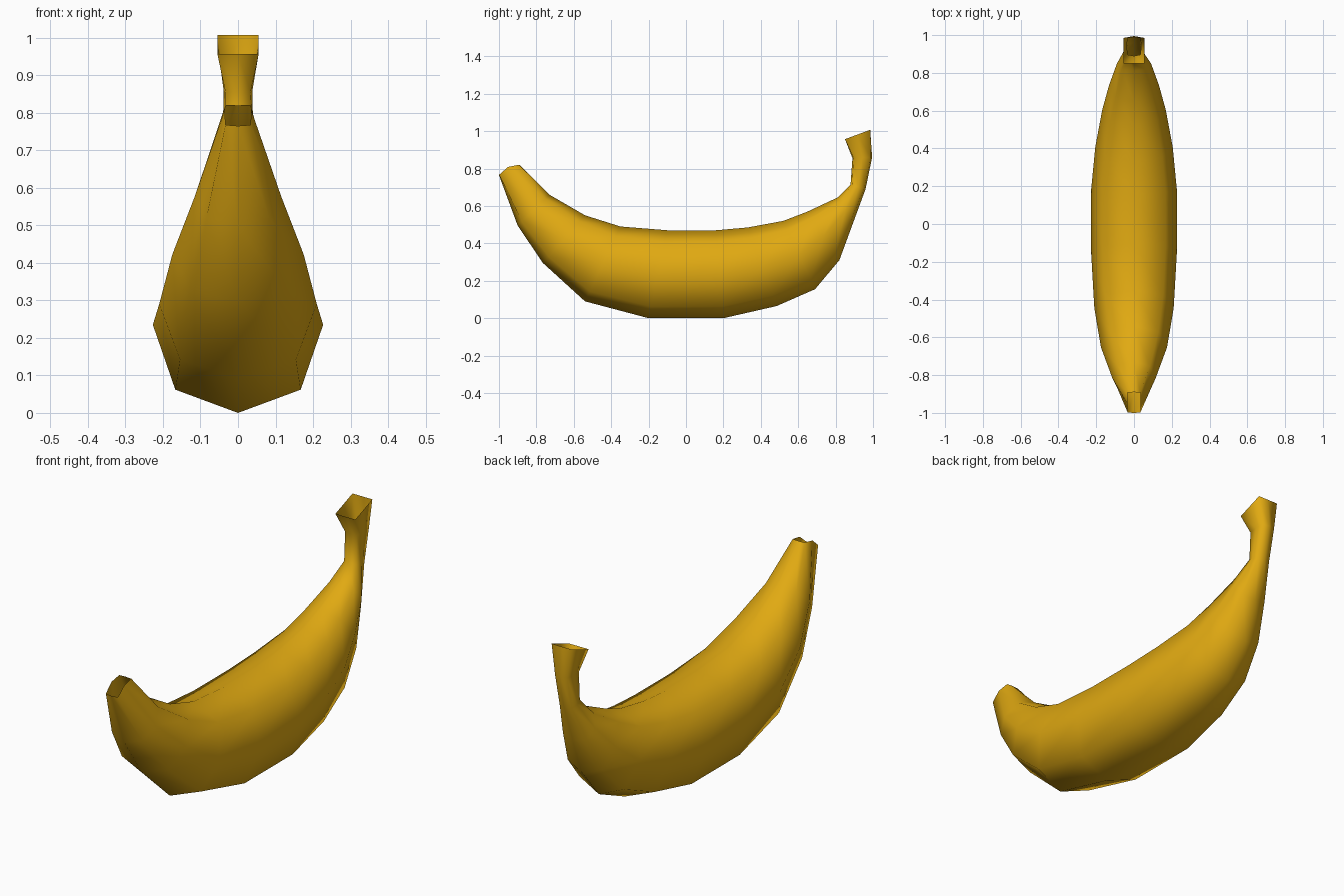
import bpy, bmesh, math

if "Cube" in bpy.data.objects:
    bpy.data.objects.remove(bpy.data.objects["Cube"])

SIDES = 8

# Cross-sections from blossom tip to stem:
# (outer y, outer z, inner y, inner z, half width, squareness, side bulge)
RINGS = [
    (-1.00, .765, -.89, .82, .035, .85, .016),
    (-.90, .495, -.73, .66, .115, .10, 0),
    (-.765, .295, -.54, .55, .175, .10, 0),
    (-.54, .09, -.35, .49, .210, .10, 0),
    (-.20, .00, -.10, .47, .227, .10, 0),
    (.20, .00, .16, .47, .227, .10, 0),
    (.485, .065, .33, .485, .205, .10, 0),
    (.69, .155, .52, .52, .168, .10, 0),
    (.82, .31, .65, .57, .132, .10, 0),
    (.89, .50, .81, .645, .090, .10, 0),
    (.96, .69, .88, .715, .042, .30, 0),
    (.995, .86, .89, .855, .038, .60, 0),
    (.985, 1.007, .85, .957, .055, 1.0, 0),
]

yellow = bpy.data.materials.new("banana yellow")
yellow.diffuse_color = (0.75, 0.40, 0.006, 1)
yellow.use_nodes = True
yellow.node_tree.nodes["Principled BSDF"].inputs["Base Color"].default_value = yellow.diffuse_color


def add_ring(bm, yo, zo, yi, zi, half_w, square, bulge):
    """Octagon spanning the outer and inner curve, blended towards a square."""
    verts = []
    for k in range(SIDES):
        a = 2 * math.pi * k / SIDES
        u, v = math.sin(a), -math.cos(a)
        f = 1 + square * (1 / max(abs(u), abs(v)) - 1)
        u, v = u * f, v * f
        t = (v + 1) / 2
        lift = bulge * (1 - min(1, v * v))
        verts.append(bm.verts.new((u * half_w,
                                   yo + (yi - yo) * t - lift * 0.4,
                                   zo + (zi - zo) * t + lift)))
    return verts


# Banana skin: one lofted tube, open at the tip and stem ends
bm = bmesh.new()
rings = [add_ring(bm, *r) for r in RINGS]
for a, b in zip(rings, rings[1:]):
    for j in range(SIDES):
        k = (j + 1) % SIDES
        bm.faces.new((a[j], b[j], b[k], a[k])).smooth = True

mesh = bpy.data.meshes.new("banana")
bm.to_mesh(mesh)
bm.free()
mesh.materials.append(yellow)
banana = bpy.data.objects.new("banana", mesh)
bpy.context.collection.objects.link(banana)
